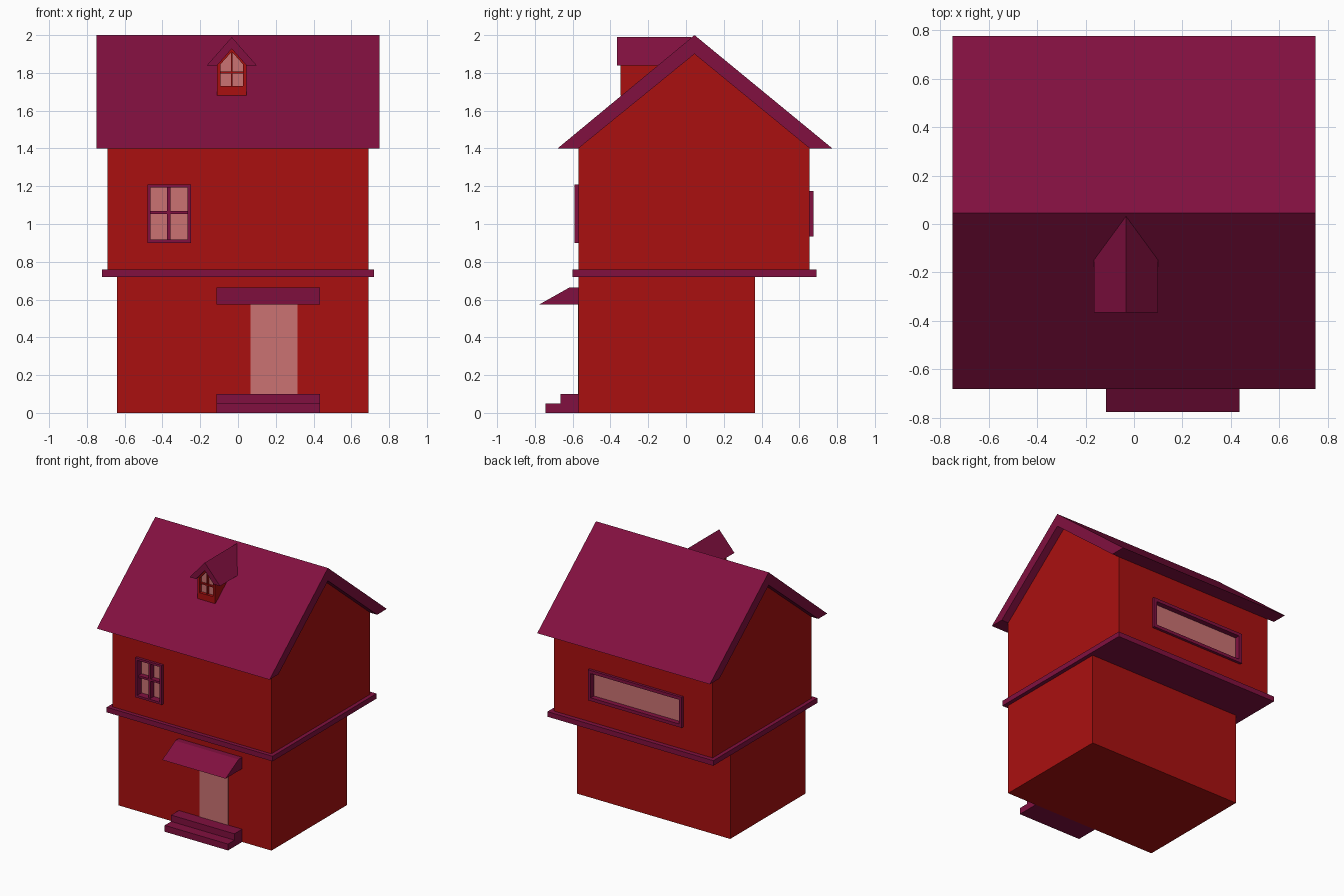
import bpy, bmesh

if "Cube" in bpy.data.objects:
    bpy.data.objects.remove(bpy.data.objects["Cube"])


def material(name, color):
    m = bpy.data.materials.new(name)
    m.diffuse_color = (*color, 1)
    m.use_nodes = True
    m.node_tree.nodes["Principled BSDF"].inputs["Base Color"].default_value = m.diffuse_color
    return m


RED = material("red_wall", (0.40, 0.005, 0.005))
PLUM = material("plum_trim", (0.22, 0.005, 0.05))
GLASS = material("pink_glass", (0.60, 0.17, 0.17))


def prism(name, profile, axis, lo, hi, mat):
    """Extrude a profile: (y, z) points along x, or (x, z) points along y."""
    def point(p, t):
        return (t, p[0], p[1]) if axis == "x" else (p[0], t, p[1])
    bm = bmesh.new()
    a = [bm.verts.new(point(p, lo)) for p in profile]
    b = [bm.verts.new(point(p, hi)) for p in profile]
    bm.faces.new(a)
    bm.faces.new(b)
    for i in range(len(a)):
        j = (i + 1) % len(a)
        bm.faces.new((a[i], a[j], b[j], b[i]))
    bmesh.ops.recalc_face_normals(bm, faces=bm.faces)
    mesh = bpy.data.meshes.new(name)
    bm.to_mesh(mesh)
    bm.free()
    ob = bpy.data.objects.new(name, mesh)
    bpy.context.collection.objects.link(ob)
    if mat:
        mesh.materials.append(mat)
    return ob


def box(name, x, y, z, mat):
    rect = [(x[0], z[0]), (x[1], z[0]), (x[1], z[1]), (x[0], z[1])]
    return prism(name, rect, "y", y[0], y[1], mat)


def cut(target, cutter):
    cutter.hide_render = True
    cutter.hide_set(True)
    mod = target.modifiers.new("opening", "BOOLEAN")
    mod.operation = "DIFFERENCE"
    mod.solver = "EXACT"
    mod.object = cutter


def window(name, x, y, z, t, glass_y):
    """Framed window: y is the frame depth range, t the frame width."""
    for side, edge in (("left", x[0]), ("right", x[1] - t)):
        box(f"{name}_jamb_{side}", (edge, edge + t), y, z, PLUM)
    for side, edge in (("bottom", z[0]), ("top", z[1] - t)):
        box(f"{name}_rail_{side}", (x[0] + t, x[1] - t), y, (edge, edge + t), PLUM)
    box(f"{name}_glass", (x[0] + t, x[1] - t), glass_y,
        (z[0] + t, z[1] - t), GLASS)


# Storeys
box("lower_storey", (-0.64, 0.69), (-0.57, 0.365), (0, 0.73), RED)
box("floor_band", (-0.72, 0.72), (-0.60, 0.69), (0.72, 0.76), PLUM)
upper = prism("upper_storey", [(-0.57, 0.76), (0.655, 0.76), (0.655, 1.4),
                               (0.045, 1.9), (-0.57, 1.4)], "x", -0.69, 0.69, RED)

# Main roof
prism("main_roof", [(-0.68, 1.4), (-0.57, 1.4), (0.045, 1.9), (0.655, 1.4),
                    (0.775, 1.4), (0.045, 2.0)], "x", -0.75, 0.75, PLUM)

# Front window with glazing bars
fx, fz = (-0.48, -0.25), (0.90, 1.21)
cut(upper, box("front_window_cutter", fx, (-0.7, -0.52), fz, None))
window("front_window", fx, (-0.59, -0.52), fz, 0.017, (-0.535, -0.52))
box("front_window_bar_vertical", (-0.375, -0.357), (-0.575, -0.53), (0.91, 1.20), PLUM)
box("front_window_bar_horizontal", (-0.47, -0.26), (-0.575, -0.53), (1.052, 1.068), PLUM)

# Wide back window
bx, bz = (-0.435, 0.38), (0.935, 1.175)
cut(upper, box("back_window_cutter", bx, (0.61, 0.8), bz, None))
window("back_window", bx, (0.61, 0.675), bz, 0.025, (0.61, 0.635))

# Door, awning and steps
box("door", (0.065, 0.315), (-0.573, -0.56), (0.1, 0.575), GLASS)
prism("door_awning", [(-0.57, 0.575), (-0.775, 0.575), (-0.615, 0.665),
                      (-0.57, 0.665)], "x", -0.115, 0.435, PLUM)
prism("door_steps", [(-0.57, 0), (-0.745, 0), (-0.745, 0.05), (-0.665, 0.05),
                     (-0.665, 0.1), (-0.57, 0.1)], "x", -0.115, 0.435, PLUM)


# Dormer, with its pointed window
C = -0.033


def house(w, bottom, shoulder, peak):
    return [(C - w, bottom), (C + w, bottom), (C + w, shoulder), (C, peak),
            (C - w, shoulder)]


dormer = prism("dormer_wall", house(0.077, 1.68, 1.84, 1.927), "y", -0.346, 0.0, RED)
opening = house(0.06, 1.73, 1.845, 1.912)
cut(dormer, prism("dormer_window_cutter", opening, "y", -0.5, -0.318, None))
prism("dormer_glass", opening, "y", -0.322, -0.31, GLASS)
box("dormer_bar_vertical", (C - 0.005, C + 0.005), (-0.338, -0.32), (1.73, 1.91), RED)
box("dormer_bar_horizontal", (C - 0.06, C + 0.06), (-0.338, -0.32), (1.797, 1.807), RED)
prism("dormer_roof", [(C - 0.132, 1.84), (C - 0.077, 1.84), (C, 1.927),
                      (C + 0.077, 1.84), (C + 0.132, 1.84), (C, 1.989)],
      "y", -0.365, 0.03, PLUM)
